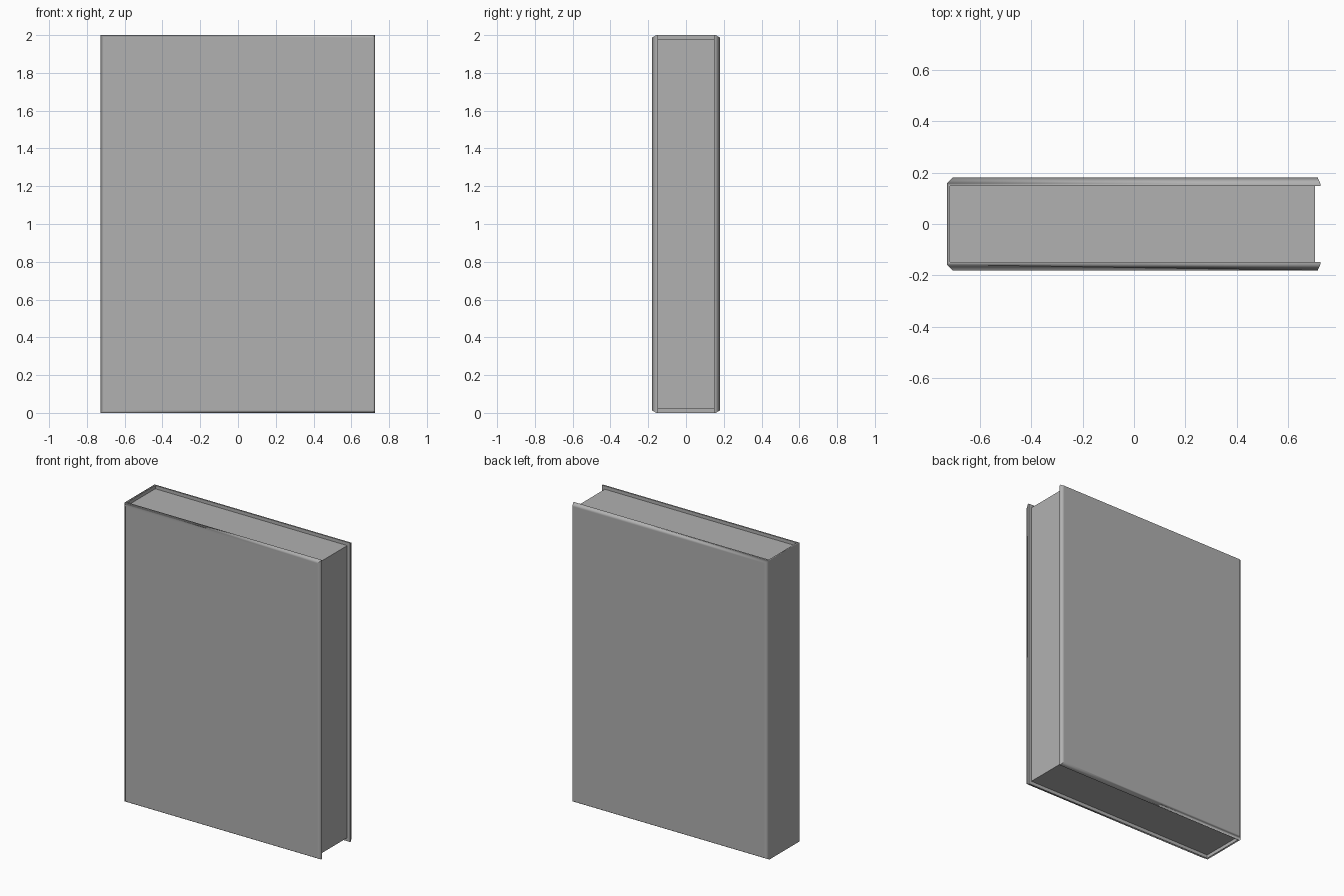
import bpy, bmesh

if "Cube" in bpy.data.objects:
    bpy.data.objects.remove(bpy.data.objects["Cube"])

# Mid grey shared by both parts
grey = bpy.data.materials.new("mid_grey")
grey.diffuse_color = (0.44, 0.44, 0.44, 1)
grey.use_nodes = True
grey.node_tree.nodes["Principled BSDF"].inputs["Base Color"].default_value = grey.diffuse_color


def make_object(name, bm):
    bmesh.ops.recalc_face_normals(bm, faces=bm.faces)
    mesh = bpy.data.meshes.new(name)
    bm.to_mesh(mesh)
    bm.free()
    mesh.materials.append(grey)
    obj = bpy.data.objects.new(name, mesh)
    bpy.context.collection.objects.link(obj)
    return obj


def loft(name, rings):
    """Solid through xz rectangles (y, x0, x1, z0, z1) stacked along y."""
    bm = bmesh.new()
    loops = [[bm.verts.new(p) for p in
              ((x0, y, z0), (x1, y, z0), (x1, y, z1), (x0, y, z1))]
             for y, x0, x1, z0, z1 in rings]
    for a, b in zip(loops, loops[1:]):
        for i in range(4):
            j = (i + 1) % 4
            bm.faces.new((a[i], a[j], b[j], b[i]))
    bm.faces.new(loops[0])
    bm.faces.new(loops[-1])
    return make_object(name, bm)


def box(name, x0, x1, y, z0, z1):
    return loft(name, [(-y, x0, x1, z0, z1), (y, x0, x1, z0, z1)])


# Cover: block with softened edges around both boards
board = (-0.705, 0.715, 0.014, 1.986)
full = (-0.728, 0.725, 0, 2)
cover = loft("cover", [(-0.181, *board), (-0.158, *full),
                       (0.158, *full), (0.181, *board)])

# Hollow the cover, leaving two boards and a thin spine
cutter = box("cover_cutter", -0.716, 1, 0.148, -0.5, 2.5)
cutter.hide_render = True
mod = cover.modifiers.new("hollow", 'BOOLEAN')
mod.operation = 'DIFFERENCE'
mod.solver = 'EXACT'
mod.object = cutter
bpy.context.view_layer.objects.active = cover
cover.select_set(True)
bpy.ops.object.modifier_apply(modifier=mod.name)
bpy.data.objects.remove(cutter)

# Smooth the softened edges while the large faces stay flat
bpy.ops.object.shade_smooth_by_angle(angle=1.2)
flat = cover.modifiers.new("flat_boards", 'WEIGHTED_NORMAL')
flat.keep_sharp = True
flat.weight = 100

# Page block, set in slightly from the cover edges
box("pages", -0.716, 0.705, 0.148, 0.023, 1.978)
